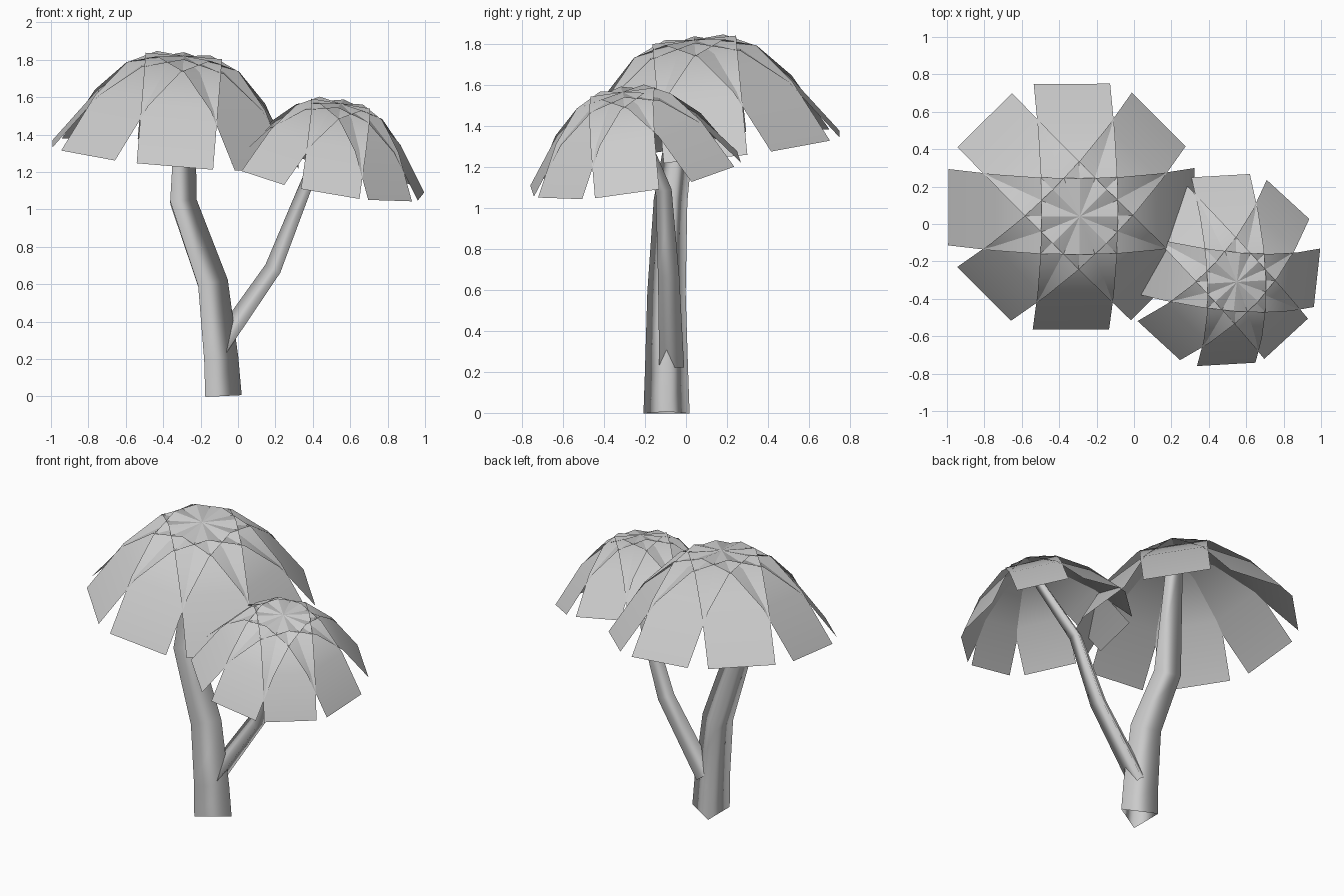
import bpy, bmesh, math
from mathutils import Vector, Matrix

cube = bpy.data.objects.get("Cube")
if cube:
    bpy.data.objects.remove(cube, do_unlink=True)

grey = bpy.data.materials.new("plain_grey")
grey.use_nodes = True
colour = (0.6, 0.6, 0.6, 1)
grey.diffuse_color = colour
grey.node_tree.nodes["Principled BSDF"].inputs["Base Color"].default_value = colour

UP = Vector((0, 0, 1))


def finish(bm, name):
    mesh = bpy.data.meshes.new(name)
    bm.to_mesh(mesh)
    bm.free()
    mesh.materials.append(grey)
    mesh.shade_smooth()
    obj = bpy.data.objects.new(name, mesh)
    bpy.context.collection.objects.link(obj)
    return obj


def stem(name, path, radii, turn):
    """Open three-sided tapering tube along a path."""
    bm = bmesh.new()
    pts = [Vector(p) for p in path]
    rings = []
    for i, (p, r) in enumerate(zip(pts, radii)):
        tangent = pts[min(i + 1, len(pts) - 1)] - pts[max(i - 1, 0)]
        rot = UP.rotation_difference(tangent)
        ring = []
        for k in range(3):
            a = math.radians(turn + 120 * k)
            ring.append(bm.verts.new(p + rot @ Vector((r * math.cos(a), r * math.sin(a), 0))))
        rings.append(ring)
    for low, high in zip(rings, rings[1:]):
        for k in range(3):
            n = (k + 1) % 3
            bm.faces.new((low[k], low[n], high[n], high[k]))
    return finish(bm, name)


def crown(name, centre, axis, size, yaw):
    """Eight drooping leaf strips spread around a leaning axis."""
    bm = bmesh.new()
    lean = UP.rotation_difference(Vector(axis)).to_matrix()
    reach, drop, half, steps = 0.66 * size, 0.53 * size, 0.205 * size, 3
    for k in range(8):
        spin = Matrix.Rotation(math.radians(45 * k + yaw[k % 4]), 3, "Z")
        rows = []
        for s in range(steps + 1):
            t = s / steps
            rows.append([bm.verts.new(Vector(centre) + lean @ spin @
                                      Vector((reach * t, side * half, -drop * t * t)))
                         for side in (-1, 1)])
        for a, b in zip(rows, rows[1:]):
            bm.faces.new((a[0], b[0], b[1], a[1]))
    return finish(bm, name)


# Main trunk and side branch
stem("trunk",
     [(-0.11, -0.095, 0), (-0.12, -0.095, 0.2), (-0.16, -0.095, 0.6),
      (-0.315, -0.075, 1.04), (-0.29, 0.03, 1.8)],
     [0.13, 0.122, 0.108, 0.095, 0.055], 0)
stem("branch",
     [(-0.1, -0.07, 0.24), (0.2, -0.085, 0.677), (0.36, -0.11, 1.09), (0.545, -0.3, 1.55)],
     [0.07, 0.06, 0.046, 0.035], 60)

# Leaf crowns
crown("large_crown", (-0.29, 0.04, 1.82), (0.085, -0.1, 1), 1.0, (0, 0, 0, 0))
crown("small_crown", (0.55, -0.31, 1.565), (0.18, -0.16, 1), 0.775, (-5.5, 2.5, 2.5, -2.5))
